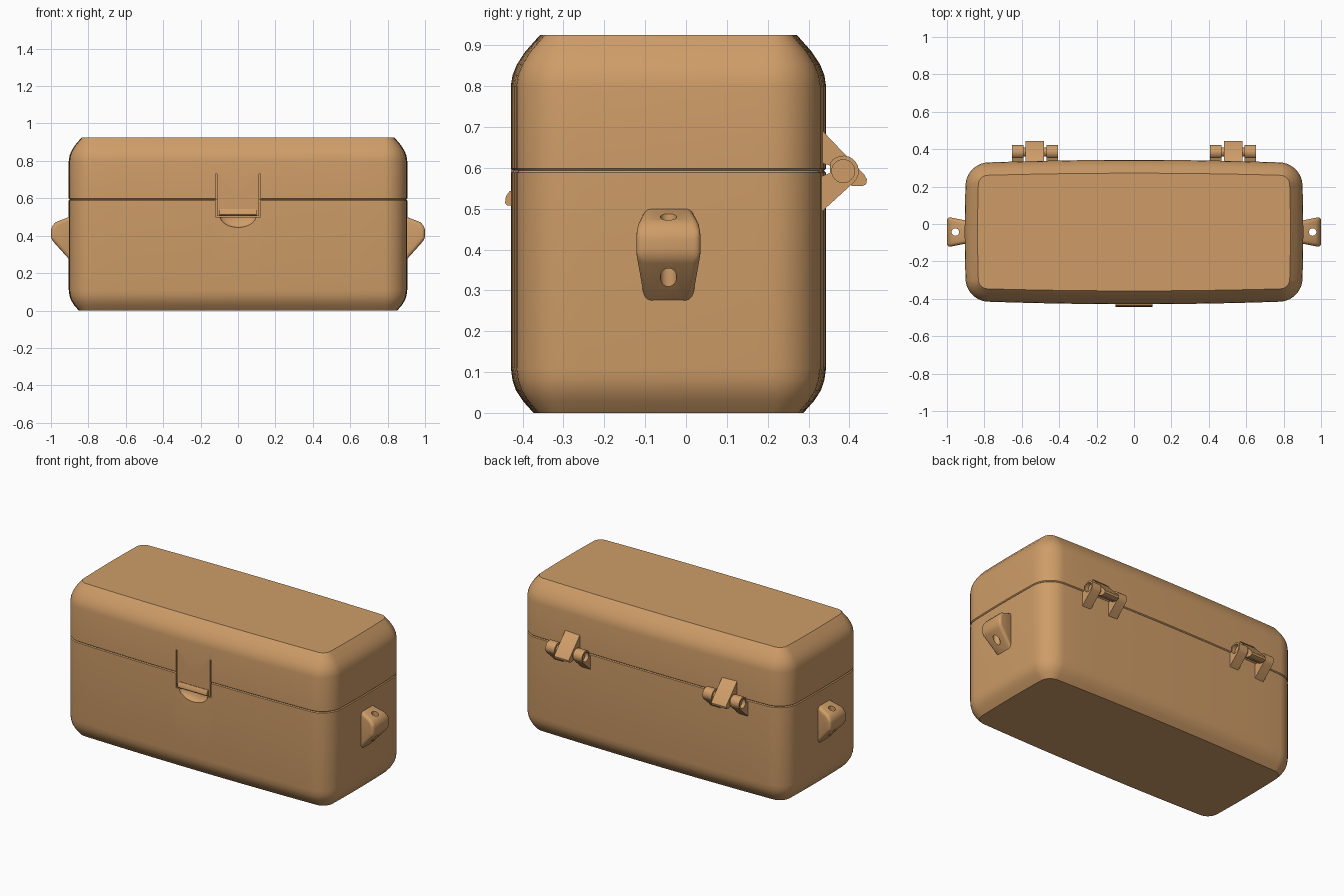
import bpy, bmesh
from math import radians, pi, cos, sin
from mathutils import Matrix, Vector

if "Cube" in bpy.data.objects:
    bpy.data.objects.remove(bpy.data.objects["Cube"])

TAN = (0.62, 0.335, 0.138, 1)
mat = bpy.data.materials.new("warm tan")
mat.use_nodes = True
mat.diffuse_color = TAN
mat.node_tree.nodes["Principled BSDF"].inputs["Base Color"].default_value = TAN
mat.node_tree.nodes["Principled BSDF"].inputs["Roughness"].default_value = 0.6

YC = -0.043      # depth centre of the box
SEAM = 0.593


def finish(bm, name):
    bmesh.ops.recalc_face_normals(bm, faces=bm.faces)
    me = bpy.data.meshes.new(name)
    bm.to_mesh(me)
    bm.free()
    me.materials.append(mat)
    ob = bpy.data.objects.new(name, me)
    bpy.context.collection.objects.link(ob)
    return ob


def loft(rings, name):
    """Skin a list of equal-length rings and cap both ends."""
    bm = bmesh.new()
    vs = [[bm.verts.new(p) for p in r] for r in rings]
    n = len(vs[0])
    for a, b in zip(vs, vs[1:]):
        for i in range(n):
            j = (i + 1) % n
            bm.faces.new((a[i], a[j], b[j], b[i]))
    bm.faces.new(vs[0][::-1])
    bm.faces.new(vs[-1])
    return finish(bm, name)


def box(lo, hi, name):
    bm = bmesh.new()
    size = Vector(hi) - Vector(lo)
    mid = (Vector(hi) + Vector(lo)) / 2
    bmesh.ops.create_cube(bm, size=1, matrix=Matrix.Translation(mid) @ Matrix.Diagonal((*size, 1)))
    return finish(bm, name)


def cylinder(centre, r, length, axis, name):
    bm = bmesh.new()
    rot = Matrix.Rotation(pi / 2, 4, 'Y') if axis == 'X' else Matrix()
    bmesh.ops.create_cone(bm, cap_ends=True, segments=32, radius1=r, radius2=r,
                          depth=length, matrix=Matrix.Translation(centre) @ rot)
    return finish(bm, name)


def bake(ob):
    """Apply the modifier stack."""
    dg = bpy.context.evaluated_depsgraph_get()
    me = bpy.data.meshes.new_from_object(ob.evaluated_get(dg))
    ob.modifiers.clear()
    ob.data = me


def cut(ob, cutter, op='DIFFERENCE'):
    m = ob.modifiers.new("cut", 'BOOLEAN')
    m.operation, m.object, m.solver = op, cutter, 'EXACT'
    bake(ob)
    bpy.data.objects.remove(cutter)


def round_edges(ob, width, angle=30):
    m = ob.modifiers.new("bevel", 'BEVEL')
    m.width, m.segments, m.limit_method = width, 4, 'ANGLE'
    m.angle_limit = radians(angle)
    bake(ob)


def ring(z, inset):
    """Rounded rectangle with gently bowed sides."""
    hx, hy, r = 0.896, 0.368, 0.115
    pts = []
    corners = [(1, 1, 0), (-1, 1, 90), (-1, -1, 180), (1, -1, 270)]
    for k, (sx, sy, a0) in enumerate(corners):
        c = Vector((sx * (hx - r), sy * (hy - r)))
        arc = [c + (r - inset) * Vector((cos(radians(a0 + a)), sin(radians(a0 + a))))
               for a in range(0, 91, 9)]
        pts += arc
        nx, ny, na = corners[(k + 1) % 4]
        end = Vector((nx * (hx - r), ny * (hy - r))) + (r - inset) * Vector(
            (cos(radians(na)), sin(radians(na))))
        pts += [arc[-1].lerp(end, i / 12) for i in range(1, 12)]
    out = []
    for p in pts:
        u, v = p.x / hx, p.y / hy
        out.append((p.x + 0.009 * u * (1 - v * v), YC + p.y + 0.018 * v * (1 - u * u), z))
    return out


# main shells, each with a small chamfered lip at the seam
lip = 0.005
base = loft([ring(z, i) for z, i in [(0, .053), (.028, .029), (.055, .012), (.08, .004),
             (.11, 0), (SEAM - lip, 0), (SEAM, lip)]], "base_shell")
lid = loft([ring(z, i) for z, i in [(SEAM, lip), (SEAM + lip, 0), (.80, 0), (.827, .004),
            (.853, .014), (.885, .034), (.925, .068)]], "lid_shell")

# front latch: flush tongue from the lid, in a notch with slits above
tongue = loft([ring(z, 0) for z in (.505, SEAM + lip)], "latch_tongue")
cut(tongue, box((-.111, -.5, .4), (.111, -.38, .7), "c"), 'INTERSECT')
cut(base, box((-.119, -.5, .499), (.119, -.381, .7), "c"))
for s in (-1, 1):
    cut(lid, box((s * .115 - .004, -.5, .5), (s * .115 + .004, -.39, .73), "c"))

# finger scoop under the tongue
bm = bmesh.new()
bmesh.ops.create_uvsphere(bm, u_segments=32, v_segments=20, radius=1,
                          matrix=Matrix.Translation((0, -.43, .506)) @ Matrix.Diagonal((.097, .035, .062, 1)))
cut(base, finish(bm, "c"))


def extrude_x(profile, x0, x1, name):
    return loft([[(x, y, z) for y, z in profile] for x in (x0, x1)], name)


# grip ridge on the tongue
ridge = extrude_x([(-.41, .508), (-.438, .508), (-.443, .514), (-.441, .53), (-.432, .543), (-.41, .543)],
                  -.1, .1, "latch_ridge")

# hinges
PY, PZ = .385, .592


def arc(r, a0, a1, n=12):
    return [(PY + r * cos(radians(a0 + (a1 - a0) * i / n)),
             PZ + r * sin(radians(a0 + (a1 - a0) * i / n))) for i in range(n + 1)]


arm_profile = [(.32, .695), (.335, .69), (.436, .584), (.443, .572), (.441, .56), (.431, .555),
               (.408, .555), (.37, .575), (.352, .606), (.32, .615)]
leaf_profile = [(.32, .485), (.335, .495)] + arc(.038, -45, 150) + [(.352, .587), (.32, .575)]
parts = [base, lid, tongue, ridge]
for side, cx in (("left", .53), ("right", -.53)):
    parts.append(extrude_x(arm_profile, cx - .05, cx + .05, side + "_hinge_arm"))
    parts.append(cylinder((cx, PY, PZ), .024, .2, 'X', side + "_hinge_pin"))
    for s, tag in ((-1, "inner"), (1, "outer")):
        leaf = extrude_x(leaf_profile, cx + s * .062, cx + s * .123, f"{side}_hinge_leaf_{tag}")
        cut(leaf, cylinder((cx + s * .125, PY, PZ), .028, .05, 'X', "c"))
        parts.append(leaf)

# strap lugs: flared wedge, rounded, with a vertical hole
lug_profile = [(.88, .509), (.975, .472), (1, .445), (1, .382), (.88, .248)]
for s, side in ((1, "left"), (-1, "right")):
    rings = [[(s * x, YC + t * (.062 + .2 * (x - .9)), z) for x, z in lug_profile] for t in (-1, 1)]
    lug = loft(rings, side + "_strap_lug")
    round_edges(lug, .02)
    cut(lug, cylinder((s * .955, YC, .4), .02, .5, 'Z', "c"))
    parts.append(lug)

# smooth shading with crisp edges
bpy.ops.object.select_all(action='DESELECT')
for ob in parts:
    ob.select_set(True)
bpy.context.view_layer.objects.active = base
bpy.ops.object.shade_smooth_by_angle(angle=radians(30))
